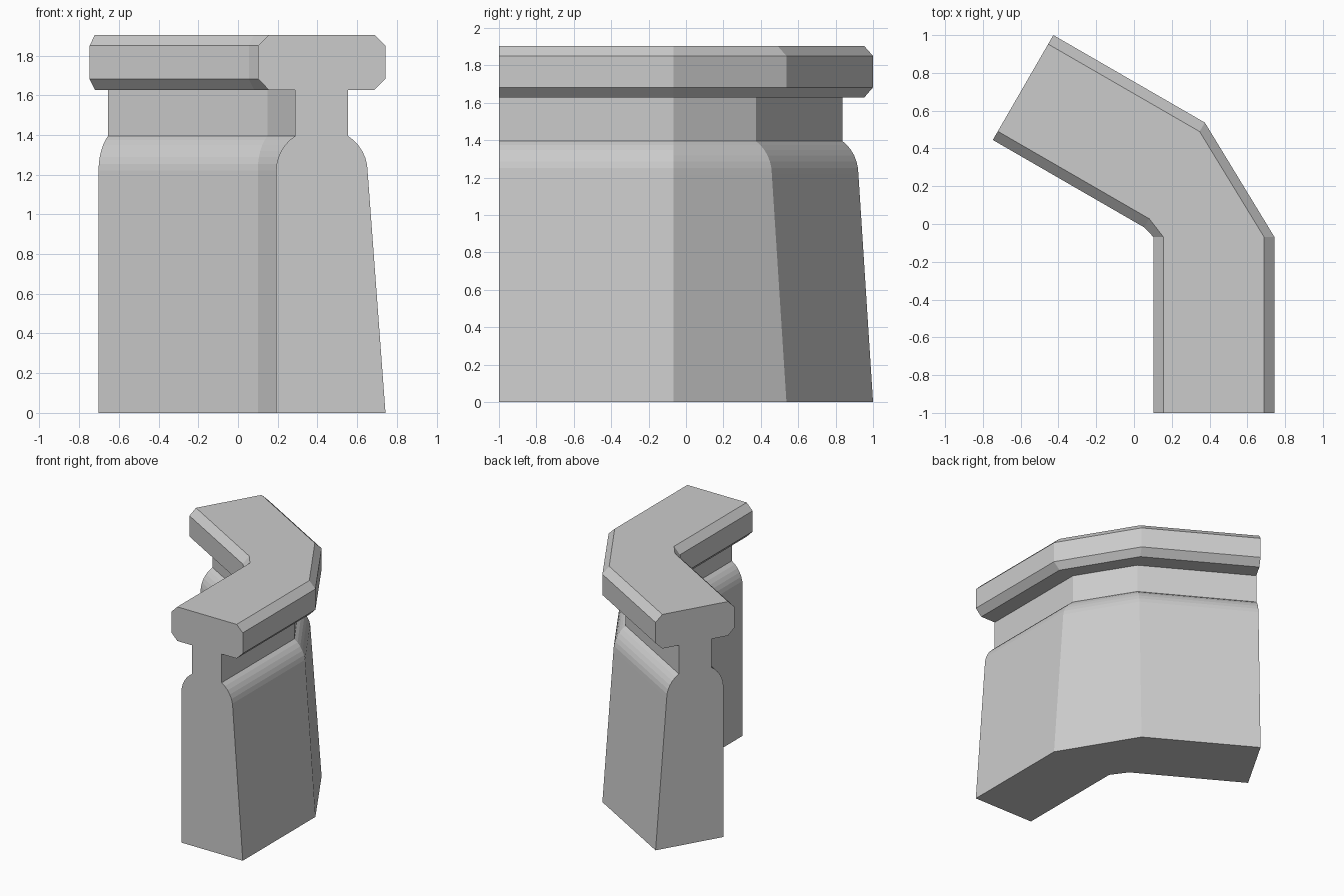
import bpy, bmesh, math

if "Cube" in bpy.data.objects:
    bpy.data.objects.remove(bpy.data.objects["Cube"])

X0 = 0.743  # outer face of the wall


def arc(x, z, dx, dz, side, n=6):
    """Rounded shoulder rising from (x, z) and moving inwards by dx."""
    a = 2 * math.atan2(dx, dz)
    r = dz / math.sin(a)
    return [(x + side * r * (1 - math.cos(a * i / n)), z + r * math.sin(a * i / n))
            for i in range(n + 1)]


# Cross-section (x, z): battered outer face, shoulders, neck and chamfered coping
outer = [(X0, 0)] + arc(0.653, 1.215, 0.099, 0.18, -1)
outer += [(0.554, 1.627), (0.688, 1.627), (X0, 1.682), (X0, 1.85), (0.688, 1.904)]
inner = [(0.192, 0)] + arc(0.192, 1.22, 0.096, 0.175, 1)
inner += [(0.288, 1.627), (0.155, 1.627), (0.102, 1.682), (0.102, 1.85), (0.155, 1.904)]
profile = outer + inner[::-1]

# Stations along the wall: outer corner and direction of the section in plan
stations = [(X0, -1.0, 0), (X0, -0.068, 0), (0.375, 0.537, 60), (-0.427, 1.0, 60)]

# Sweep the section through the stations
bm = bmesh.new()
rings = []
for px, py, deg in stations:
    c, s = math.cos(math.radians(deg)), math.sin(math.radians(deg))
    rings.append([bm.verts.new((px + (x - X0) * c, py + (x - X0) * s, z))
                  for x, z in profile])
n = len(profile)
for a, b in zip(rings, rings[1:]):
    for i in range(n):
        j = (i + 1) % n
        bm.faces.new((a[i], a[j], b[j], b[i]))
bm.faces.new(rings[0])
bm.faces.new(rings[-1][::-1])
bmesh.ops.recalc_face_normals(bm, faces=bm.faces)
mesh = bpy.data.meshes.new("corner_wall")
bm.to_mesh(mesh)
bm.free()
bpy.context.collection.objects.link(bpy.data.objects.new("corner_wall", mesh))
